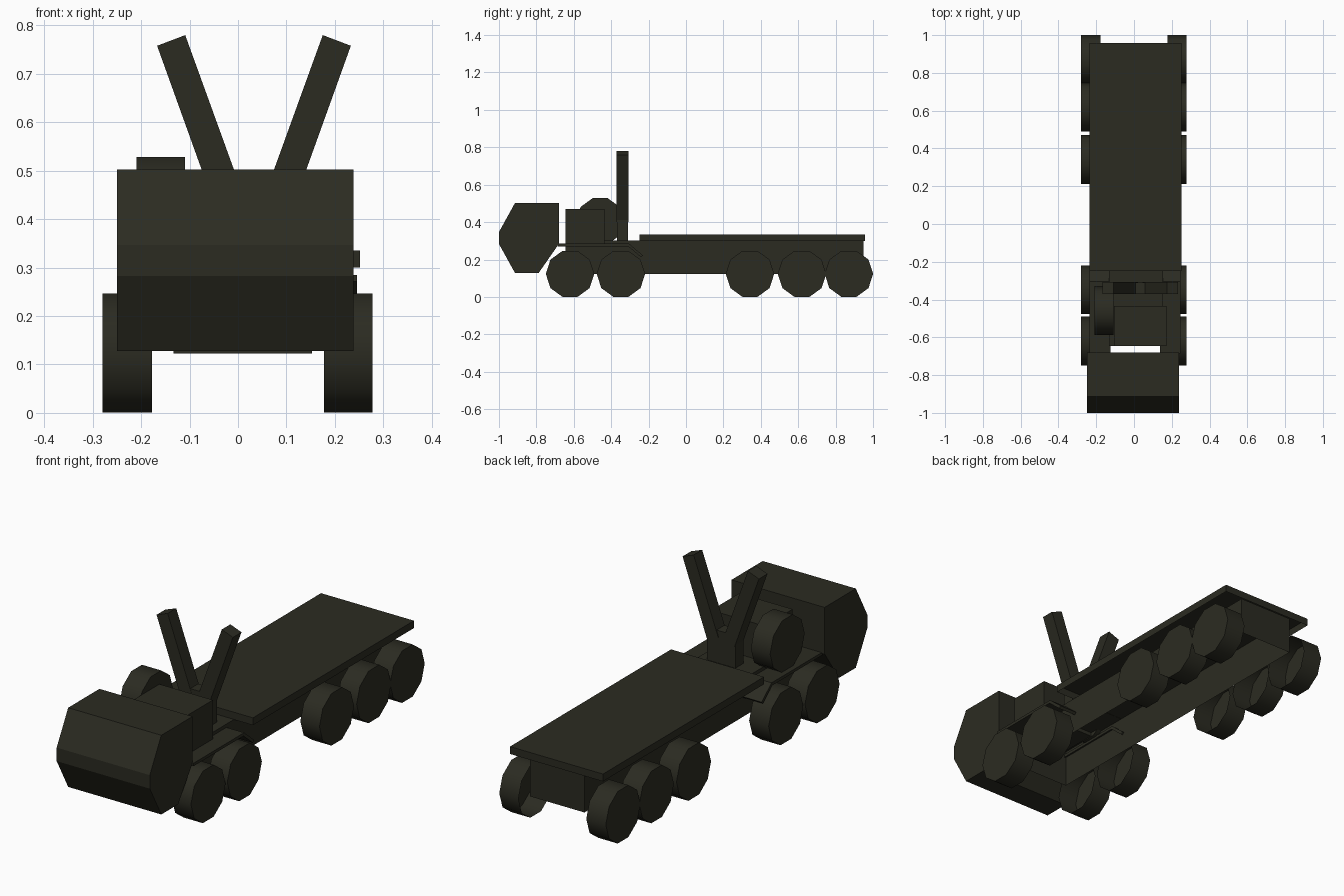
import bpy, bmesh, math

if "Cube" in bpy.data.objects:
    bpy.data.objects.remove(bpy.data.objects["Cube"])

olive = bpy.data.materials.new("dark_olive")
olive.diffuse_color = (0.024, 0.024, 0.0155, 1)
olive.use_nodes = True
olive.node_tree.nodes["Principled BSDF"].inputs["Base Color"].default_value = olive.diffuse_color


def finish(name, bm, open_dir=None):
    bmesh.ops.recalc_face_normals(bm, faces=bm.faces)
    if open_dir:  # leave the part open on one side
        gone = [f for f in bm.faces if sum(a * b for a, b in zip(f.normal, open_dir)) > 0.99]
        bmesh.ops.delete(bm, geom=gone, context='FACES')
    me = bpy.data.meshes.new(name)
    bm.to_mesh(me)
    bm.free()
    me.materials.append(olive)
    ob = bpy.data.objects.new(name, me)
    bpy.context.collection.objects.link(ob)
    return ob


def prism(name, pts, axis, lo, hi, open_dir=None):
    """Extrude a profile: axis 'x' takes (y, z) points, axis 'y' takes (x, z)."""
    bm = bmesh.new()
    put = (lambda p, t: (t, p[0], p[1])) if axis == 'x' else (lambda p, t: (p[0], t, p[1]))
    face = bm.faces.new([bm.verts.new(put(p, lo)) for p in pts])
    ext = bmesh.ops.extrude_face_region(bm, geom=[face])
    d = (hi - lo, 0, 0) if axis == 'x' else (0, hi - lo, 0)
    verts = [v for v in ext['geom'] if isinstance(v, bmesh.types.BMVert)]
    bmesh.ops.translate(bm, verts=verts, vec=d)
    return finish(name, bm, open_dir)


def box(name, x0, x1, y0, y1, z0, z1, open_dir=None):
    return prism(name, [(y0, z0), (y1, z0), (y1, z1), (y0, z1)], 'x', x0, x1, open_dir)


def wheel(name, x0, x1, y, z, r=0.1295, open_dir=None):
    pts = [(y + r * math.cos(i * math.tau / 10), z + r * math.sin(i * math.tau / 10))
           for i in range(10)]
    ob = prism(name, pts, 'x', x0, x1, open_dir)
    # smooth tread, sharp rims
    bpy.context.view_layer.objects.active = ob
    ob.select_set(True)
    bpy.ops.object.shade_smooth_by_angle(angle=math.radians(40))
    ob.select_set(False)


# Cab with chamfered nose and undercut rear
prism("cab", [(-0.914, 0.503), (-0.68, 0.503), (-0.68, 0.283), (-0.788, 0.128),
              (-0.914, 0.128), (-1.0, 0.283), (-1.0, 0.347)], 'x', -0.25, 0.238)

# Chassis (open underneath), cargo deck and engine housing
box("chassis", -0.133, 0.153, -0.645, 0.95, 0.123, 0.301, (0, 0, -1))
box("cargo_deck", -0.235, 0.252, -0.248, 0.957, 0.300, 0.335, (0, 0, -1))
box("engine_housing", -0.107, 0.173, -0.645, -0.435, 0.283, 0.47)

# Front fenders with a sloping rear flap
for side, x0, x1 in (("left", -0.235, -0.125), ("right", 0.137, 0.246)):
    prism(side + "_fender", [(-0.685, 0.285), (-0.305, 0.285), (-0.23, 0.222),
                             (-0.24, 0.212), (-0.31, 0.271), (-0.685, 0.271)], 'x', x0, x1)

# Raised mount with two splayed beams
MID = 0.033
box("beam_mount", MID - 0.075, MID + 0.075, -0.37, -0.31, 0.301, 0.455)
for side, s in (("left", -1), ("right", 1)):
    prof = [(0.142, 0.78), (0.2, 0.758), (0.072, 0.402), (0.013, 0.424)]
    prism(side + "_beam", [(MID + s * x, z) for x, z in prof], 'y', -0.371, -0.307)

# Road wheels, open towards the chassis: two front axles, three rear axles
for i, y in enumerate((-0.62, -0.348, 0.342, 0.62, 0.871), 1):
    wheel(f"left_wheel_{i}", -0.28, -0.178, y, 0.1235, open_dir=(1, 0, 0))
    wheel(f"right_wheel_{i}", 0.178, 0.278, y, 0.1235, open_dir=(-1, 0, 0))

# Spare wheel beside the engine housing
wheel("spare_wheel", -0.21, -0.109, -0.459, 0.405)
